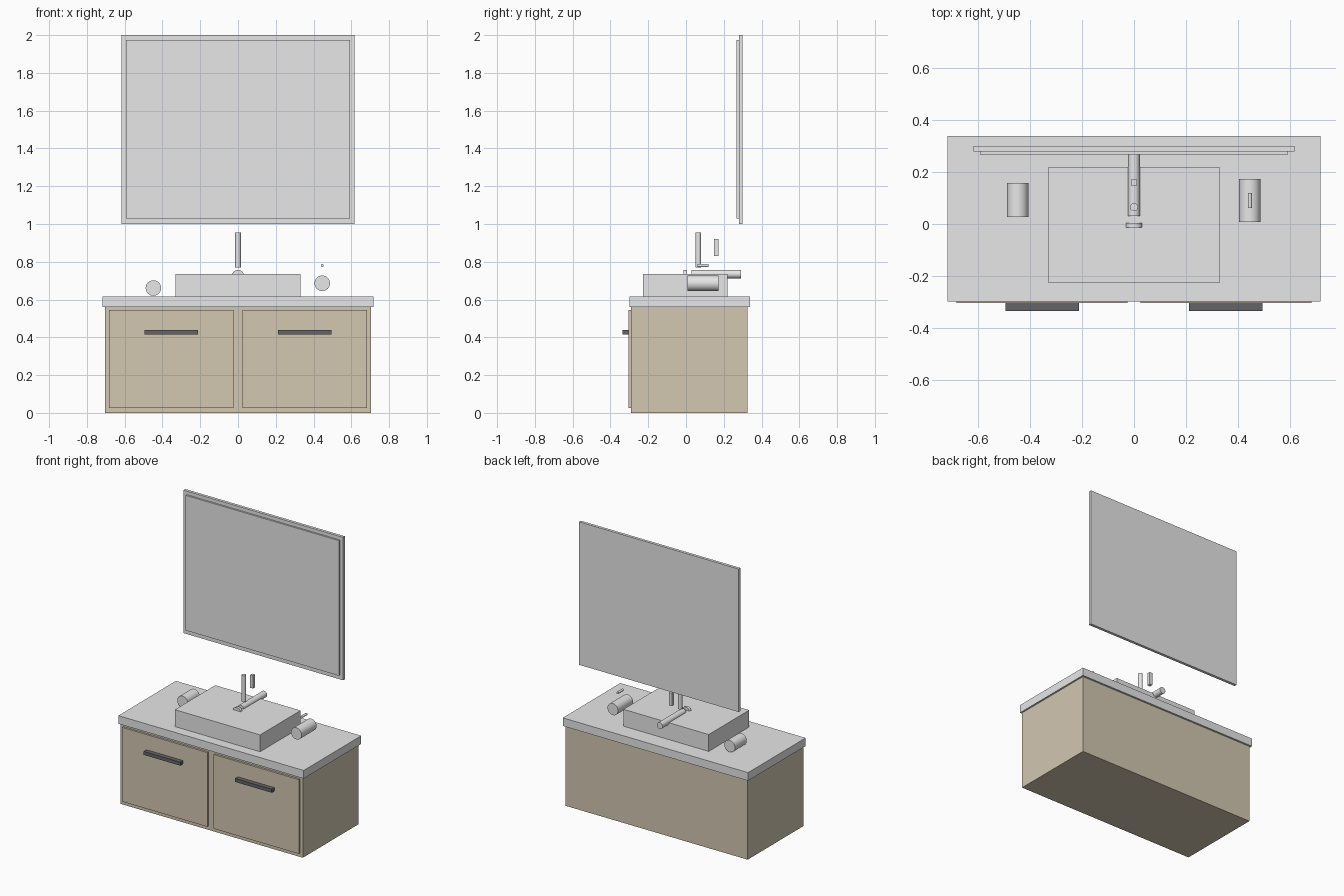
import bpy
import bmesh
import math
from mathutils import Matrix

if "Cube" in bpy.data.objects:
    bpy.data.objects.remove(bpy.data.objects["Cube"], do_unlink=True)


def material(name, rgb):
    m = bpy.data.materials.new(name)
    m.use_nodes = True
    m.diffuse_color = (*rgb, 1)
    m.node_tree.nodes["Principled BSDF"].inputs["Base Color"].default_value = (*rgb, 1)
    return m


grey = material("pale_grey", (0.8, 0.8, 0.8))
wood = material("light_wood", (0.65, 0.57, 0.44))
dark = material("dark_metal", (0.13, 0.13, 0.14))


def finish(name, bm, mat):
    mesh = bpy.data.meshes.new(name)
    bm.to_mesh(mesh)
    bm.free()
    mesh.materials.append(mat)
    obj = bpy.data.objects.new(name, mesh)
    bpy.context.collection.objects.link(obj)
    return obj


def box(name, mat, x, y, z):
    """Box from its (low, high) range on each axis."""
    bm = bmesh.new()
    centre = [sum(r) / 2 for r in (x, y, z)]
    size = [r[1] - r[0] for r in (x, y, z)]
    bmesh.ops.create_cube(bm, size=1, matrix=Matrix.Translation(centre) @ Matrix.Diagonal((*size, 1)))
    return finish(name, bm, mat)


def cylinder(name, mat, centre, radius, length, axis="Y"):
    """Smooth-sided cylinder lying along Y or standing along Z."""
    bm = bmesh.new()
    turn = Matrix.Rotation(math.pi / 2, 4, "X") if axis == "Y" else Matrix()
    bmesh.ops.create_cone(bm, cap_ends=True, segments=32, radius1=radius, radius2=radius,
                          depth=length, matrix=Matrix.Translation(centre) @ turn)
    for f in bm.faces:
        f.smooth = len(f.verts) == 4
    for e in bm.edges:
        e.smooth = all(f.smooth for f in e.link_faces)
    return finish(name, bm, mat)


# Cabinet, worktop and basin
box("cabinet", wood, (-0.705, 0.705), (-0.29, 0.325), (0, 0.56))
box("worktop", grey, (-0.717, 0.717), (-0.298, 0.338), (0.56, 0.617))
box("basin", grey, (-0.33, 0.33), (-0.227, 0.22), (0.617, 0.735))

# Door panels with bar handles
for label, s in (("left", 1), ("right", -1)):
    box(label + "_door", wood, sorted((s * 0.025, s * 0.684)), (-0.304, -0.29), (0.027, 0.546))
    box(label + "_handle", dark, sorted((s * 0.212, s * 0.495)), (-0.335, -0.304), (0.416, 0.44))

# Mirror
box("mirror_frame", grey, (-0.617, 0.617), (0.28, 0.3), (1, 2))
box("mirror_panel", grey, (-0.592, 0.592), (0.268, 0.28), (1.03, 1.975))

# Tap: spout, drain disc, riser and lever
cylinder("tap_spout", grey, (0, 0.16, 0.735), 0.0225, 0.26)
cylinder("drain_disc", grey, (0, -0.005, 0.724), 0.033, 0.018)
cylinder("tap_riser", grey, (0, 0.065, 0.863), 0.015, 0.185, "Z")
box("tap_lever", grey, (-0.011, 0.011), (0.149, 0.172), (0.83, 0.92))

# Accessories on the worktop
cylinder("tumbler", grey, (-0.448, 0.092, 0.661), 0.041, 0.13)
cylinder("soap_bottle", grey, (0.446, 0.09, 0.686), 0.041, 0.165)
cylinder("soap_pump", grey, (0.446, 0.09, 0.78), 0.008, 0.058)
